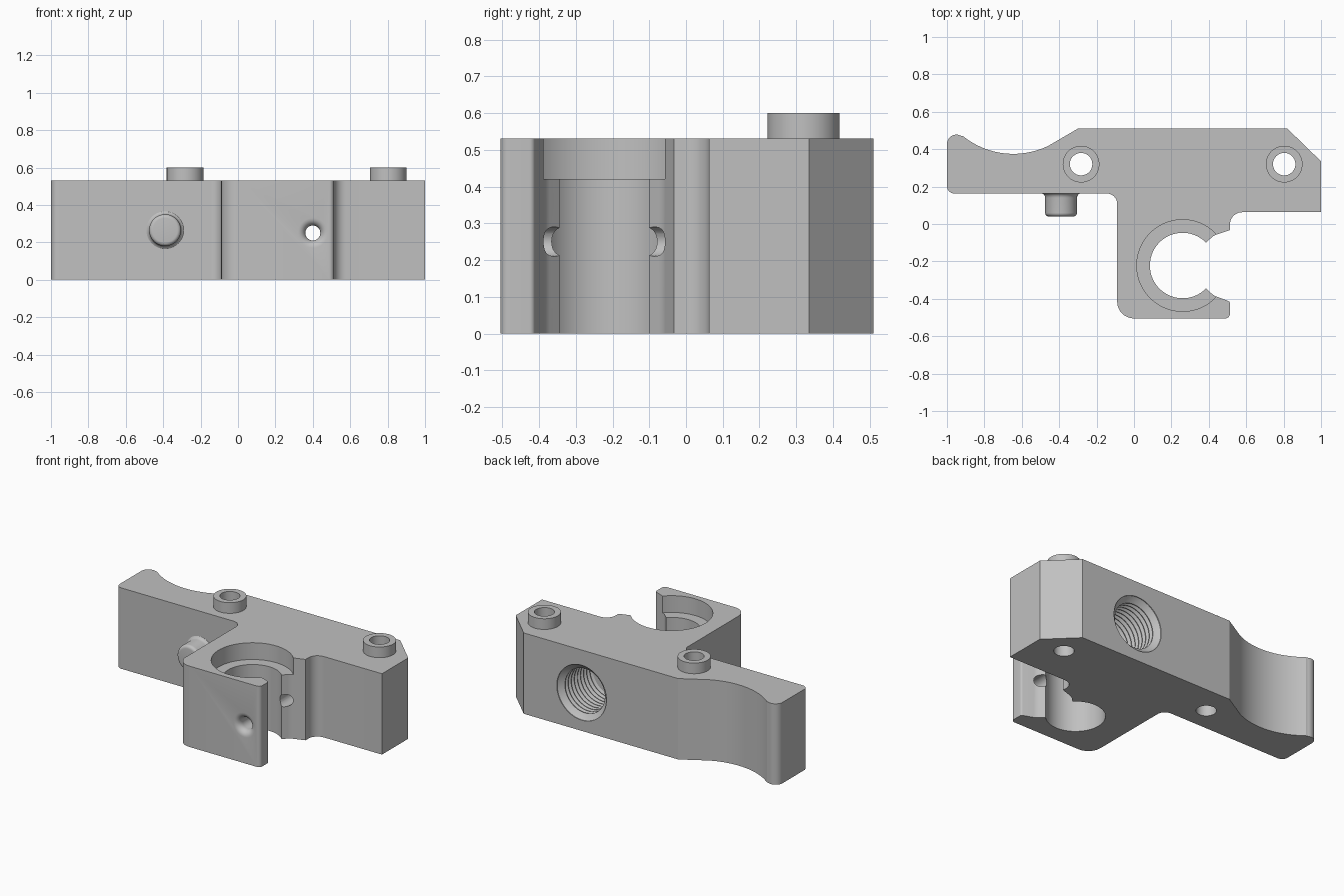
import bpy, bmesh, math
from mathutils import Vector, Matrix

cube = bpy.data.objects.get("Cube")
if cube:
    bpy.data.objects.remove(cube, do_unlink=True)

grey = bpy.data.materials.new("plain_grey")
grey.use_nodes = True
COLOR = (0.53, 0.53, 0.53, 1)
grey.diffuse_color = COLOR
grey.node_tree.nodes["Principled BSDF"].inputs["Base Color"].default_value = COLOR

HEIGHT = 0.53
AXIS_Z = 0.25
BORE = (0.26, -0.222)


def finish(name, bm):
    bmesh.ops.recalc_face_normals(bm, faces=bm.faces)
    mesh = bpy.data.meshes.new(name)
    bm.to_mesh(mesh)
    bm.free()
    mesh.materials.append(grey)
    obj = bpy.data.objects.new(name, mesh)
    bpy.context.collection.objects.link(obj)
    return obj


def activate(obj):
    bpy.ops.object.select_all(action="DESELECT")
    obj.select_set(True)
    bpy.context.view_layer.objects.active = obj


def smooth(obj):
    activate(obj)
    bpy.ops.object.shade_smooth_by_angle(angle=math.radians(28))


def rounded(corners, steps=8):
    """Replace each (x, y, radius) corner with a tangent arc."""
    out = []
    for i, (x, y, r) in enumerate(corners):
        p = Vector((x, y))
        if r == 0:
            out.append(p)
            continue
        a = (Vector(corners[i - 1][:2]) - p).normalized()
        b = (Vector(corners[(i + 1) % len(corners)][:2]) - p).normalized()
        half = a.angle(b) / 2
        centre = p + (a + b).normalized() * (r / math.sin(half))
        start = p + a * (r / math.tan(half)) - centre
        end = p + b * (r / math.tan(half)) - centre
        sweep = start.angle_signed(end)
        for k in range(steps + 1):
            # angle_signed is clockwise positive
            out.append(centre + Matrix.Rotation(-sweep * k / steps, 2) @ start)
    return out


def arc(cx, cy, r, a0, a1, steps):
    return [(cx + r * math.cos(math.radians(a0 + (a1 - a0) * k / steps)),
             cy + r * math.sin(math.radians(a0 + (a1 - a0) * k / steps)), 0)
            for k in range(steps + 1)]


def lathe(name, profile, place, along_y=False, tube=False, sides=64):
    """Revolve (radius, distance) points about z, or about y."""
    bm = bmesh.new()
    rings = []
    for r, h in profile:
        ring = []
        for k in range(sides):
            t = math.tau * k / sides
            u, v = r * math.cos(t), r * math.sin(t)
            ring.append(bm.verts.new((u, h, v) if along_y else (u, v, h)))
        rings.append(ring)
    pairs = list(zip(rings, rings[1:]))
    if tube:
        pairs.append((rings[-1], rings[0]))
    else:
        bm.faces.new(rings[0])
        bm.faces.new(rings[-1])
    for lo, hi in pairs:
        for k in range(sides):
            n = (k + 1) % sides
            bm.faces.new((lo[k], lo[n], hi[n], hi[k]))
    bmesh.ops.translate(bm, verts=bm.verts, vec=place)
    return finish(name, bm)


# Plate outline, with clip throat, finger scoop and rounded end
outline = [
    (-1, 0.163, 0.04), (-0.09, 0.163, 0.055), (-0.09, -0.505, 0.09),
    (0.513, -0.505, 0.025), (0.513, -0.415, 0.015), (0.425, -0.382, 0.08),
    (*BORE, 0), (0.425, -0.062, 0.08), (0.513, -0.033, 0),
    (0.513, 0.063, 0.065), (1, 0.063, 0), (1, 0.335, 0),
    (0.82, 0.51, 0), (-0.30, 0.51, 0),
]
outline += arc(-0.645, 0.805, 0.43, -64.5, -129, 20)
outline += arc(-0.95, 0.428, 0.05, 51, 180, 12)[1:]

bm = bmesh.new()
base = bm.faces.new([bm.verts.new((p.x, p.y, 0)) for p in rounded(outline)])
top = bmesh.ops.extrude_face_region(bm, geom=[base])["geom"]
bmesh.ops.translate(bm, vec=(0, 0, HEIGHT),
                    verts=[g for g in top if isinstance(g, bmesh.types.BMVert)])
body = finish("clamp_body", bm)

# Cutters: clip bore with wide rim, screw holes
bore = (*BORE, 0)
cutters = [
    lathe("bore_cutter", [(0.175, -0.1), (0.175, 0.42), (0.245, 0.42),
                          (0.245, 0.7)], bore, sides=96),
]
SCREWS = [("right", -0.283), ("left", 0.803)]
for side, x in SCREWS:
    cutters.append(lathe(side + "_screw_cutter", [(0.06, -0.1), (0.06, 0.7)],
                         (x, 0.32, 0)))

# Cross hole with a rounded mouth in the front wall
mouth = [(0.085, -0.6), (0.085, -0.5051)]
for k in range(7):
    t = math.radians(90 * k / 6)
    mouth.append((0.08 - 0.04 * math.sin(t), -0.465 - 0.04 * math.cos(t)))
mouth.append((0.04, 0.3))
cutters.append(lathe("cross_hole_cutter", mouth, (0.40, 0, AXIS_Z), True, sides=32))

# Threaded socket in the back
thread = [(0.18, 0.6), (0.18, 0.505), (0.165, 0.49)]
for k in range(9):
    y = 0.49 - 0.032 * k
    thread += [(0.145, y - 0.014), (0.145, y - 0.018), (0.165, y - 0.032)]
thread.append((0.145, 0.19))
cutters.append(lathe("socket_cutter", thread, (0.40, 0, AXIS_Z), True))

for cutter in cutters:
    cutter.hide_render = True
    mod = body.modifiers.new("cut", "BOOLEAN")
    mod.operation = "DIFFERENCE"
    mod.solver = "EXACT"
    mod.object = cutter
    activate(body)
    bpy.ops.object.modifier_apply(modifier=mod.name)
    bpy.data.objects.remove(cutter, do_unlink=True)
smooth(body)

# Raised collars around the screw holes
for side, x in SCREWS:
    smooth(lathe(side + "_screw_collar",
                 [(0.06, HEIGHT), (0.098, HEIGHT), (0.098, 0.60), (0.06, 0.60)],
                 (x, 0.32, 0), tube=True))

# Push pin on the front, flared at its root and rounded at its tip
pin = [(0.1, 0.17), (0.1, 0.163), (0.092, 0.158), (0.087, 0.15), (0.085, 0.14)]
for k in range(7):
    t = math.radians(90 * k / 6)
    pin.append((0.065 + 0.02 * math.cos(t), 0.06 - 0.02 * math.sin(t)))
smooth(lathe("push_pin", pin, (-0.39, 0, 0.265), True))
